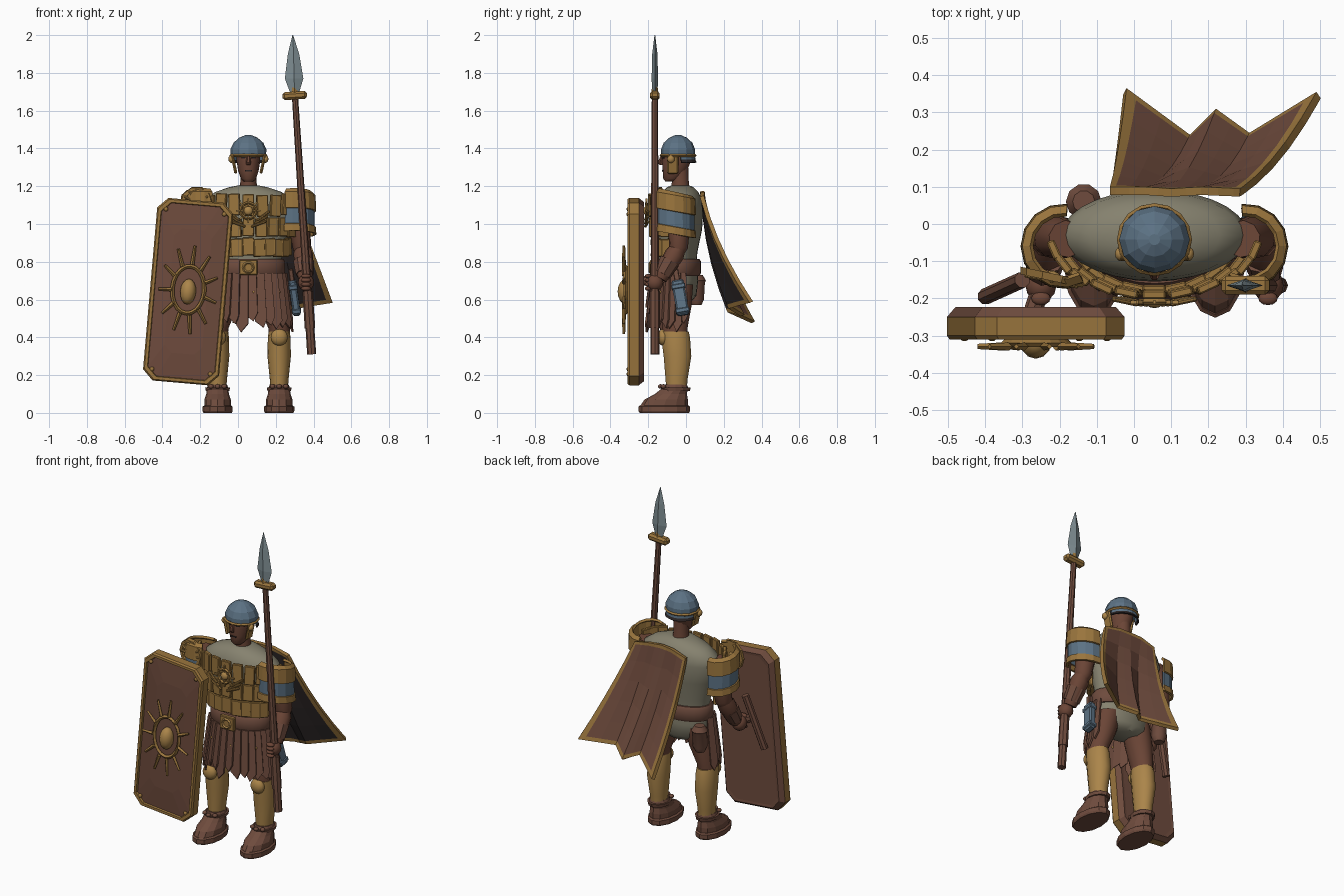
import bpy, bmesh, random
from math import sin, cos, pi, radians
from mathutils import Matrix, Vector

random.seed(4)
if "Cube" in bpy.data.objects:
    bpy.data.objects.remove(bpy.data.objects["Cube"])


def colour(name, hexa):
    rgb = [int(hexa[i:i + 2], 16) / 255 for i in (0, 2, 4)]
    lin = [((c + 0.055) / 1.055) ** 2.4 for c in rgb] + [1]
    m = bpy.data.materials.new(name)
    m.use_nodes = True
    m.diffuse_color = lin
    m.node_tree.nodes["Principled BSDF"].inputs["Base Color"].default_value = lin
    return m


GOLD, LEATHER = colour("gold", "9A753D"), colour("leather brown", "6E4B3D")
SKIN, BLUE = colour("skin", "6B4536"), colour("helmet blue", "5C7284")
CLOTH, STEEL = colour("olive cloth", "86826F"), colour("steel", "7E8D92")
DARK, BRASS = colour("dark lining", "2C2626"), colour("pale brass", "AB854A")
CX = 0.055  # body centre line


def finish(name, bm, mats, smooth=False, bevel=0):
    me = bpy.data.meshes.new(name)
    bm.to_mesh(me)
    bm.free()
    for m in mats:
        me.materials.append(m)
    ob = bpy.data.objects.new(name, me)
    bpy.context.collection.objects.link(ob)
    if bevel:
        b = ob.modifiers.new("bevel", 'BEVEL')
        b.width, b.segments = bevel, 1
    if smooth:
        bpy.ops.object.select_all(action='DESELECT')
        ob.select_set(True)
        bpy.context.view_layer.objects.active = ob
        bpy.ops.object.shade_smooth_by_angle(angle=radians(50))
    return ob


def skin_rows(name, rows, mats, closed=True, solid=0, smooth=False):
    """Bridge rows of points; mats is one material or one per band."""
    mats = mats if isinstance(mats, list) else [mats] * (len(rows) - 1)
    slots = list(dict.fromkeys(mats))
    bm = bmesh.new()
    vs = [[bm.verts.new(p) for p in r] for r in rows]
    n = len(rows[0])
    for r, m in enumerate(mats):
        for c in range(n if closed else n - 1):
            d = (c + 1) % n
            f = bm.faces.new((vs[r][c], vs[r][d], vs[r + 1][d], vs[r + 1][c]))
            f.material_index = slots.index(m)
    if closed:
        bm.faces.new(vs[0]).material_index = slots.index(mats[0])
        bm.faces.new(vs[-1]).material_index = slots.index(mats[-1])
        bmesh.ops.recalc_face_normals(bm, faces=bm.faces)
    ob = finish(name, bm, slots, smooth)
    if solid:
        s = ob.modifiers.new("thickness", 'SOLIDIFY')
        s.thickness, s.offset = solid, 0
    return ob


def loft(name, rings, mats, n=14, smooth=True):
    """Stack horizontal ellipses (x, y, z, rx, ry)."""
    rows = [[(x + rx * cos(2 * pi * i / n), y + ry * sin(2 * pi * i / n), z) for i in range(n)]
            for x, y, z, rx, ry in rings]
    return skin_rows(name, rows, mats, smooth=smooth)


def limb(name, pts, radii, mat, n=10, smooth=True):
    pts = [Vector(p) for p in pts]
    q = (pts[-1] - pts[0]).to_track_quat('Z', 'Y')
    rows = [[p + q @ Vector((r * cos(2 * pi * i / n), r * sin(2 * pi * i / n), 0)) for i in range(n)]
            for p, r in zip(pts, radii)]
    return skin_rows(name, rows, mat, smooth=smooth)


def T(*p):
    return Matrix.Translation(p)


def R(deg, axis):
    return Matrix.Rotation(radians(deg), 4, axis)


def box(name, size, mat, M, bevel=0.004):
    bm = bmesh.new()
    bmesh.ops.create_cube(bm, size=1, matrix=M @ Matrix.Diagonal((*size, 1)))
    return finish(name, bm, [mat], bevel=bevel)


def ball(name, size, mat, M, smooth=True):
    bm = bmesh.new()
    bmesh.ops.create_uvsphere(bm, u_segments=12, v_segments=8, radius=1,
                              matrix=M @ Matrix.Diagonal((*size, 1)))
    return finish(name, bm, [mat], smooth)


def hoop(name, rx, rz, w, mat, M, n=20):
    """Flat-sectioned ring in the local xz plane."""
    section = [(w, 0), (0, -w), (-w, 0), (0, w), (w, 0)]
    rows = [[M @ Vector(((rx + a) * cos(t), b, (rz + a) * sin(t)))
             for t in [2 * pi * i / n for i in range(n)]] for a, b in section]
    bm = bmesh.new()
    vs = [[bm.verts.new(p) for p in r] for r in rows[:4]]
    for k in range(4):
        for i in range(n):
            j, l = (i + 1) % n, (k + 1) % 4
            bm.faces.new((vs[k][i], vs[k][j], vs[l][j], vs[l][i]))
    bmesh.ops.recalc_face_normals(bm, faces=bm.faces)
    return finish(name, bm, [mat])


# Torso, hips and belt
loft("torso", [(CX, -.045, .76, .17, .1), (CX, -.045, .85, .18, .105), (CX, -.035, .97, .22, .12),
               (CX, -.03, 1.08, .25, .122), (CX, -.03, 1.13, .235, .115), (CX, -.03, 1.17, .175, .095),
               (CX, -.03, 1.195, .1, .07), (CX, -.03, 1.205, .05, .045)], CLOTH, 28)
loft("hips", [(CX, -.04, .59, .1, .07), (CX, -.04, .62, .16, .095), (CX, -.04, .7, .175, .105),
              (CX, -.045, .77, .175, .105)], CLOTH, 24)
loft("belt", [(CX, -.045, .725, .185, .115), (CX, -.045, .74, .195, .125), (CX, -.045, .8, .195, .125),
              (CX, -.045, .815, .185, .115)], LEATHER, 24)
box("buckle", (.095, .025, .08), GOLD, T(CX, -.178, .77))
hoop("buckle_ring", .026, .026, .007, BRASS, T(CX, -.192, .77), 10)

# Chest plates in three rows
for row, (z, h, rx, ry) in enumerate([(1.1, .115, .275, .15), (.98, .1, .25, .145), (.875, .095, .215, .135)]):
    for k in range(11):
        a = -168 + k * 15.6
        t = radians(a)
        M = T(CX + rx * cos(t), -.04 + ry * sin(t), z + random.uniform(-.006, .006)) @ R(a + 90 - 12 * cos(t), 'Z')
        box("chest_plate", (.05 + .012 * abs(sin(t)), .022, h), GOLD, M @ R(random.uniform(-3, 3), 'Y'))

# Chest medallion with rays and spread wings
M = T(CX, -.21, 1.07)
ball("medallion_boss", (.024, .016, .024), BRASS, M)
hoop("medallion_ring", .042, .042, .008, GOLD, M, 14)
for k in range(8):
    box("medallion_ray", (.008, .01, .04), BRASS, M @ R(k * 45, 'Y') @ T(0, 0, .045), 0)
for s in (-1, 1):
    for k in range(3):
        box("wing_feather", (.085, .014, .013), GOLD,
            T(CX + s * (.055 + .012 * k), -.208, 1.0 + .022 * k) @ R(s * 12, 'Z') @ R(-s * (20 + 8 * k), 'Y'))

# Skirt strips, pointed at the hem
bm = bmesh.new()
for k in range(17):
    t0 = radians(166 + k * 12.6)
    hem = random.uniform(.44, .5)

    def on(t, z, out=0):
        f = (.74 - z) * .12 + out
        return bm.verts.new((CX + (.185 + f) * cos(t), -.05 + (.112 + f) * sin(t), z))
    t1, tm = t0 + radians(16), t0 + radians(random.uniform(4, 12))
    up = [on(t0, .74), on(t1, .74, .012)]
    lo = [on(t1, hem + .03, .014), on(tm, hem - .015, .006), on(t0, hem + .02)]
    bm.faces.new(up + lo)
skirt = finish("skirt_strips", bm, [LEATHER])
skirt.modifiers.new("thickness", 'SOLIDIFY').thickness = .01
for k in range(8):
    t = radians(190 + k * 22)
    ball("skirt_stud", (.008, .008, .008), GOLD, T(CX + .205 * cos(t), -.05 + .136 * sin(t), .64 - .05 * (k % 2)))

# Hip gear: sheathed dagger at the left, round pouch behind
M = T(.3, -.03, .61) @ R(10, 'X') @ R(-8, 'Y')
box("dagger_sheath", (.04, .065, .19), BLUE, M, .008)
for z in (-.07, .06):
    box("sheath_band", (.048, .074, .025), BLUE, M @ T(0, 0, z))
box("dagger_grip", (.025, .03, .07), LEATHER, M @ T(0, 0, .12))
loft("back_pouch", [(-.135, .055, .57, .028, .028), (-.135, .055, .6, .042, .042), (-.135, .06, .69, .042, .042),
                    (-.135, .06, .7, .048, .048), (-.135, .06, .73, .03, .03)], LEATHER, 10)

for s, side in ((1, "left"), (-1, "right")):
    # Leg, greave and boot
    x = CX + s * .163
    loft(side + "_thigh", [(x, -.055, .36, .05, .06), (x, -.06, .45, .058, .07),
                           (x - s * .03, -.05, .56, .075, .08), (x - s * .06, -.045, .68, .08, .085)], SKIN)
    loft(side + "_greave", [(x, -.05, .12, .045, .055), (x, -.05, .18, .05, .06), (x, -.045, .3, .062, .075),
                            (x, -.055, .4, .06, .078), (x, -.06, .43, .056, .076)], BRASS)
    ball(side + "_knee_cap", (.045, .03, .045), BRASS, T(x, -.12, .4))
    loft(side + "_sole", [(x, -.115, 0, .075, .13), (x, -.115, .01, .08, .137), (x, -.115, .033, .08, .137),
                          (x, -.115, .04, .07, .128)], LEATHER, 12, False)
    loft(side + "_boot", [(x, -.115, .04, .07, .125), (x, -.105, .07, .07, .115), (x, -.08, .1, .06, .085),
                          (x, -.055, .135, .056, .066), (x, -.055, .15, .05, .06)], LEATHER, 12, False)
    loft(side + "_ankle_strap", [(x, -.055, .115, .062, .075), (x, -.055, .135, .066, .08)], LEATHER, 12, False)
    for k in (-1, 0, 1):
        ball("strap_knot", (.014, .014, .012), LEATHER, T(x + k * .035, -.135 + .015 * abs(k), .14))

    # Arm and hand
    def P(dx, y, z):
        return (CX + s * dx, y, z)
    limb(side + "_upper_arm", [P(.235, -.04, 1.12), P(.265, -.035, 1.02), P(.285, -.04, .87), P(.288, -.045, .84)],
         [.05, .06, .05, .035], SKIN)
    limb(side + "_forearm", [P(.285, -.03, .89), P(.29, -.06, .84), P(.298, -.12, .74), P(.3, -.135, .71)],
         [.035, .053, .044, .035], SKIN)
    limb(side + "_wrist_guard", [P(.292, -.085, .805), P(.298, -.125, .735)], [.055, .048], LEATHER, 8, False)
    ball(side + "_fist", (.042, .045, .045), SKIN, T(*P(.305, -.165, .69)))
    for k in range(4):
        ball(side + "_finger", (.026, .018, .012), SKIN, T(*P(.305, -.2, .658 + k * .022)))

    # Banded shoulder sleeve wrapped around the outside
    bands = [(.945, .108), (.98, .106), (.982, .1), (1.07, .1), (1.072, .108), (1.15, .104), (1.165, .085)]
    rows = [[P(.245 + r * cos(t), -.06 + r * sin(t), z - .02 * sin(t))
             for t in [radians(-120 + i * 24) for i in range(10)]] for z, r in bands]
    skin_rows(side + "_sleeve", rows, [GOLD, GOLD, BLUE, GOLD, GOLD, GOLD], False, .014)

# Right shoulder fan ornament
M = T(-.22, -.145, 1.11) @ R(-12, 'Z')
loft_fan = [[M @ Vector((r * cos(t), y, r * sin(t))) for t in [2 * pi * i / 10 for i in range(10)]]
            for y, r in ((.012, .09), (-.008, .085), (-.008, .065), (0, .06))]
skin_rows("shoulder_fan", loft_fan, GOLD)
ball("shoulder_fan_boss", (.025, .02, .025), BRASS, M)
for k in range(7):
    box("shoulder_fan_ray", (.012, .016, .05), BRASS, M @ R(-90 + k * 30, 'Y') @ T(0, -.006, .05))

# Head and face
loft("neck", [(CX, -.03, 1.16, .055, .055), (CX, -.03, 1.22, .043, .046), (CX, -.035, 1.3, .042, .048)], SKIN)
loft("head", [(CX, -.08, 1.225, .025, .03), (CX, -.072, 1.24, .04, .05), (CX, -.06, 1.28, .054, .065),
              (CX, -.05, 1.33, .062, .078), (CX, -.046, 1.38, .063, .08), (CX, -.042, 1.42, .05, .065)], SKIN)
limb("nose", [(CX, -.128, 1.36), (CX, -.138, 1.325), (CX, -.132, 1.312)], [.008, .014, .01], SKIN, 6)
box("mouth", (.036, .008, .006), DARK, T(CX, -.124, 1.282), 0)
box("beard_tuft", (.022, .008, .014), DARK, T(CX, -.117, 1.255), 0)
for s in (-1, 1):
    box("eye", (.02, .008, .008), DARK, T(CX + s * .026, -.12, 1.352) @ R(s * 22, 'Z'), 0)
    box("brow", (.028, .009, .007), DARK, T(CX + s * .027, -.121, 1.37) @ R(s * 22, 'Z') @ R(-s * 8, 'Y'), 0)
    M = T(CX + s * .076, -.07, 1.315) @ R(s * 12, 'Y')
    box("cheek_guard", (.016, .06, .1), GOLD, M, .007)
    ball("cheek_stud", (.016, .02, .02), BRASS, M @ T(s * .008, -.01, .03))

# Helmet bowl, rim and neck guard
H = 1.375
loft("helmet", [(CX, -.042, H - .012, .094, .09), (CX, -.042, H + .02, .095, .09), (CX, -.042, H + .055, .079, .076),
                (CX, -.042, H + .082, .048, .046), (CX, -.042, H + .096, .015, .015)], BLUE, 12, False)
hoop("helmet_rim", .093, .09, .008, GOLD, T(CX, -.042, H - .012) @ R(90, 'X'), 16)
rows = [[(CX + r * cos(t), -.042 + r * sin(t), z) for t in [radians(10 + 20 * i) for i in range(9)]]
        for z, r in ((H - .01, .086), (H - .035, .088), (H - .05, .094))]
skin_rows("neck_guard", rows, [BLUE, DARK], False, .008)

# Spear
foot, neck = Vector((.39, -.165, .31)), Vector((.3, -.165, 1.7))
limb("spear_shaft", [foot, foot.lerp(neck, .3), neck], [.024, .022, .016], LEATHER, 8, False)
limb("spear_grip_wrap", [foot.lerp(neck, .1), foot.lerp(neck, .24)], [.028, .027], LEATHER, 8, False)
box("spear_guard", (.13, .05, .042), GOLD, T(.3, -.165, 1.68) @ R(-4, 'Y'), .012)
loft("spear_blade", [(.3, -.165, 1.69, .022, .014), (.297, -.165, 1.77, .049, .017), (.294, -.165, 1.9, .03, .014),
                     (.29, -.165, 2.0, .002, .002)], STEEL, 4, False)
limb("spear_socket", [(.3, -.165, 1.69), (.297, -.165, 1.78)], [.02, .006], GOLD, 6, False)

# Shield with a gold rim and cut corners
S = T(-.264, -.265, .642) @ R(5, 'Y')


def outline(y, w, h, c):
    half = [(w, h - c), (w - c, h), (c - w, h), (-w, h - c)]
    return [S @ Vector((x, y, z)) for x, z in half + [(-x, -z) for x, z in half]]


skin_rows("shield", [outline(.04, .165, .45, .05), outline(.042, .18, .465, .05), outline(.015, .202, .485, .055),
                     outline(-.035, .202, .485, .055), outline(-.045, .195, .478, .053),
                     outline(-.045, .18, .463, .05), outline(-.034, .177, .46, .049), outline(-.042, .1, .33, .04)],
          [LEATHER, LEATHER, GOLD, GOLD, GOLD, GOLD, LEATHER])
for sx in (-1, 1):
    for sz in (-1, 1):
        ball("shield_rivet", (.012, .01, .012), GOLD, S @ T(sx * .155, -.04, sz * .425))
ball("shield_boss", (.042, .045, .068), BRASS, S @ T(0, -.052, 0))
hoop("shield_sun_ring", .085, .125, .011, GOLD, S @ T(0, -.055, .01))
for k in range(11):
    t = 2 * pi * k / 11 + .1
    a, b = [S @ Vector((f * .15 * sin(t), -.064, f * .225 * cos(t) + .01)) for f in (.6, 1.05)]
    limb("shield_sun_ray", [a, b], [.011, .007], GOLD, 4, False)
limb("shield_handle", [(-.3, -.15, .88), (-.4, -.195, .56)], [.022, .022], LEATHER, 8, False)
limb("shield_strap", [(-.25, -.17, .7), (-.27, -.23, .7)], [.025, .025], LEATHER, 8, False)

# Folded cape: gold border, brown outside, dark lining
top = [(-.065, .1, 1.14), (.03, .1, 1.17), (.1, .095, 1.175), (.18, .1, 1.17), (.285, .095, 1.15)]
hem = [(-.02, .365, .485), (.15, .24, .54), (.22, .31, .52), (.31, .245, .56), (.49, .355, .59)]


def along(pts, u):
    i = min(int(u * 4), 3)
    return Vector(pts[i]).lerp(Vector(pts[i + 1]), u * 4 - i)


us = [0, .04, .14, .25, .375, .5, .625, .75, .86, .96, 1]
vs = [0, .03, .2, .4, .6, .8, .965, 1]
bm = bmesh.new()
grid = [[bm.verts.new(along(top, u).lerp(along(hem, u), v) + Vector((0, -.12 * v * (1 - v), 0)))
         for u in us] for v in vs]
for r in range(len(vs) - 1):
    for c in range(len(us) - 1):
        f = bm.faces.new((grid[r][c], grid[r][c + 1], grid[r + 1][c + 1], grid[r + 1][c]))
        f.material_index = int(r in (0, len(vs) - 2) or c in (0, len(us) - 2))
cape = finish("cape", bm, [LEATHER, GOLD, DARK, GOLD])
mod = cape.modifiers.new("thickness", 'SOLIDIFY')
mod.thickness, mod.offset, mod.material_offset = .022, -1, 2
